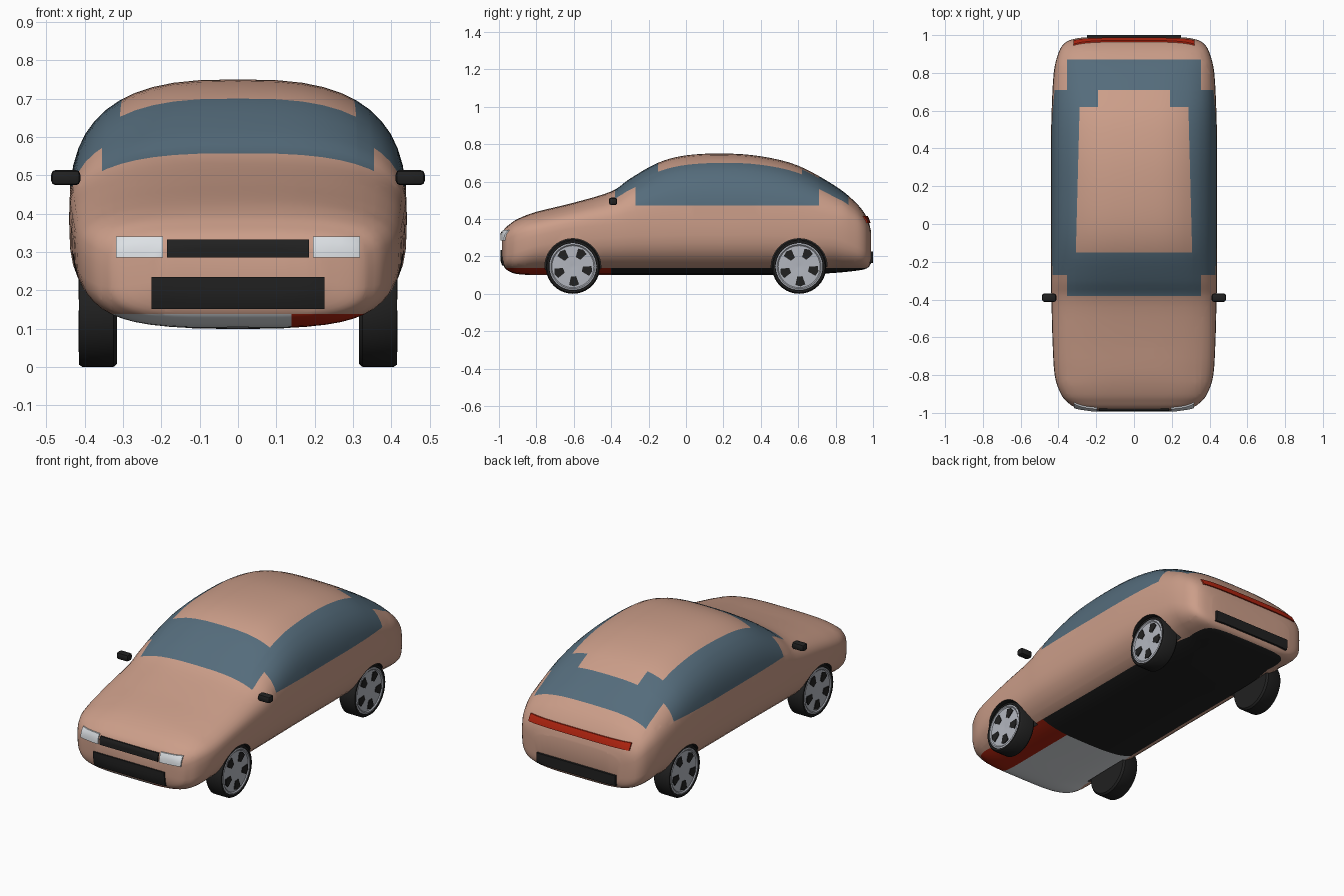
import bpy, bmesh, math
from mathutils import Vector
from mathutils.bvhtree import BVHTree

cube = bpy.data.objects.get("Cube")
if cube:
    bpy.data.objects.remove(cube, do_unlink=True)


def material(name, *rgb):
    m = bpy.data.materials.new(name)
    m.use_nodes = True
    m.diffuse_color = (*rgb, 1)
    m.node_tree.nodes["Principled BSDF"].inputs["Base Color"].default_value = (*rgb, 1)
    return m


paint = material("copper paint", .60, .34, .25)
glass = material("blue grey glass", .09, .15, .20)
black = material("black trim", .015, .015, .015)
white = material("lamp white", .72, .75, .78)
red = material("lamp red", .45, .018, .005)
silver = material("wheel silver", .45, .47, .52)


def finish(name, bm, mats, angle=35):
    """Turn a bmesh into a linked, smooth shaded object."""
    bmesh.ops.recalc_face_normals(bm, faces=bm.faces)
    mesh = bpy.data.meshes.new(name)
    bm.to_mesh(mesh)
    bm.free()
    ob = bpy.data.objects.new(name, mesh)
    bpy.context.collection.objects.link(ob)
    for m in mats:
        mesh.materials.append(m)
    smooth(ob, angle)
    return ob


def activate(ob):
    bpy.ops.object.select_all(action='DESELECT')
    ob.select_set(True)
    bpy.context.view_layer.objects.active = ob


def smooth(ob, angle):
    activate(ob)
    bpy.ops.object.shade_smooth_by_angle(angle=math.radians(angle))


def loft(bm, rings):
    """Skin closed rings of points and cap both ends."""
    rows = [[bm.verts.new(p) for p in ring] for ring in rings]
    n = len(rows[0])
    for a, b in zip(rows, rows[1:]):
        for i in range(n):
            j = (i + 1) % n
            bm.faces.new((a[i], a[j], b[j], b[i]))
    bm.faces.new(rows[0])
    bm.faces.new(rows[-1])


# Body stations: y, half width, bottom, widest height, top
STATIONS = [Vector(s) for s in (
    (-.985, .22, .18, .25, .32), (-.97, .31, .14, .25, .347),
    (-.945, .35, .12, .26, .37), (-.9, .387, .105, .28, .40),
    (-.8, .42, .1, .31, .438), (-.6, .432, .1, .35, .487),
    (-.4, .437, .1, .37, .547), (-.3, .44, .1, .38, .615),
    (-.15, .44, .1, .385, .7), (0, .44, .1, .39, .74),
    (.2, .44, .1, .39, .75), (.4, .44, .1, .39, .735),
    (.6, .436, .1, .38, .685), (.8, .425, .112, .36, .575),
    (.9, .402, .122, .32, .495), (.95, .375, .13, .29, .437),
    (.975, .335, .142, .27, .39), (.988, .27, .16, .25, .34))]


def section(s, n=48):
    """Rounded cross-section, boxier towards both ends."""
    y, w, low, mid, top = s
    box = 6 * max(0, abs(y) - .8)
    ring = []
    for i in range(n):
        c, d = math.cos(math.tau * i / n), math.sin(math.tau * i / n)
        e = 2 / ((2.8 if d > 0 else 3) + box)
        h = top - mid if d > 0 else mid - low
        ring.append((math.copysign(abs(c) ** e, c) * w, y,
                     mid + math.copysign(abs(d) ** e, d) * h))
    return ring


def spline(keys, steps=4):
    out = []
    for i in range(len(keys) - 1):
        a, b = keys[max(i - 1, 0)], keys[i]
        c, d = keys[i + 1], keys[min(i + 2, len(keys) - 1)]
        for k in range(steps):
            t = k / steps
            out.append(b + (c - a) * (t / 2) + (a * 2 - b * 5 + c * 4 - d) * (t * t / 2)
                       + (b * 3 - a - c * 3 + d) * (t ** 3 / 2))
    return out + [keys[-1]]


bm = bmesh.new()
loft(bm, [section(s) for s in spline(STATIONS)])

# Cut clean edges for the windows and the underside
SILL, FLOOR = .472, .138
cuts = [((0, y, 0), (0, 1, 0)) for y in (-.38, -.27, -.15, .62, .71, .87)]
cuts += [((0, 0, z), (0, 0, 1)) for z in (SILL, FLOOR)]
cuts += [((s * x, 0, 0), (1, s * k, 0)) for s in (-1, 1)
         for x, k in ((.304, .026), (.19, 0), (.355, 0))]
cuts += [((.14, 0, 0), (1, 0, 0)), ((0, -.4, 0), (0, 1, 0))]
for co, no in cuts:
    bmesh.ops.bisect_plane(bm, geom=bm.verts[:] + bm.edges[:] + bm.faces[:],
                           plane_co=co, plane_no=no, dist=1e-5)


def is_glass(x, y, z):
    if z < SILL:
        return False
    if y < -.27:
        return y > -.38 and x < .355
    if y < -.15:
        return True
    if y < .62:
        return x > .304 - .026 * y
    if y < .71:
        return x > .19
    return y < .87 and x < .355


for f in bm.faces:
    x, y, z = f.calc_center_median()
    if is_glass(abs(x), y, z):
        f.material_index = 1
    elif z < FLOOR and y > -.4:
        f.material_index = 2
    elif z < FLOOR:
        f.material_index = 4 if x > .14 else 3
surface = BVHTree.FromBMesh(bm)
body = finish("body", bm, [paint, glass, black, white, red])


# Parts turned around the wheel axle
def turned(name, profile, side, y, z, mat, segments=40, index=0):
    bm = bmesh.new()
    loft(bm, [[(side * x, y + r * math.cos(math.tau * i / segments),
                z + r * math.sin(math.tau * i / segments)) for i in range(segments)]
              for x, r in profile])
    for f in bm.faces:
        f.material_index = index
    return finish(name, bm, mat)


RADIUS = .145
TYRE = [(.315, .09), (.315, .136), (.325, RADIUS), (.405, RADIUS), (.415, .138), (.415, .128), (.405, .124)]
RIM = [(.395, .127), (.413, .126), (.415, .118), (.410, .112), (.413, .03), (.411, .01)]
for side, lr in ((1, "left"), (-1, "right")):
    for y, end in ((-.605, "front"), (.605, "rear")):
        label = end + "_" + lr
        # Wheel arch
        cutter = turned("arch_cutter", [(.3, .15), (.6, .15)], side, y, RADIUS, [black], index=2)
        cutter.hide_render = True
        mod = body.modifiers.new("arch", 'BOOLEAN')
        mod.operation, mod.solver, mod.object = 'DIFFERENCE', 'EXACT', cutter
        activate(body)
        bpy.ops.object.modifier_apply(modifier=mod.name)
        bpy.data.objects.remove(cutter, do_unlink=True)
        # Wheel
        turned(label + "_tyre", TYRE, side, y, RADIUS, [black])
        turned(label + "_rim", RIM, side, y, RADIUS, [silver])
        # Five dark openings between the spokes
        bm = bmesh.new()
        for k in range(5):
            a = math.radians(72 * k - 86)
            rings = []
            for x in (.409, .4155):
                rings.append([(side * x, y + r * math.cos(a + t), RADIUS + r * math.sin(a + t))
                              for r, t in ((.054, -.26), (.1, -.27), (.106, 0), (.1, .27), (.054, .26))])
            loft(bm, rings)
        finish(label + "_rim_openings", bm, [black])
    # Door mirror
    bm = bmesh.new()
    bmesh.ops.create_cube(bm, size=1)
    for v in bm.verts:
        v.co = (side * .449 + v.co.x * .076, v.co.y * .044 - .39, v.co.z * .04 + .494)
    bmesh.ops.bevel(bm, geom=bm.edges[:], offset=.012, segments=2, affect='EDGES', profile=.5)
    finish(lr + "_mirror", bm, [black])
smooth(body, 35)


def plate(name, x0, x1, z0, z1, end, mat, thick=.008, nx=16, nz=4):
    """Thin panel that follows the nose or tail surface."""
    bm = bmesh.new()
    rows = []
    for j in range(nz + 1):
        row = []
        for i in range(nx + 1):
            x, z = x0 + (x1 - x0) * i / nx, z0 + (z1 - z0) * j / nz
            hit = surface.ray_cast(Vector((x, end * 2, z)), Vector((0, -end, 0)))[0]
            row.append((x, hit.y if hit else end * .93, z))
        rows.append(row)
    # Each column of the panel becomes one closed ring
    loft(bm, [[(r[i][0], r[i][1] + end * thick, r[i][2]) for r in rows]
              + [(r[i][0], r[i][1] - end * thick, r[i][2]) for r in reversed(rows)]
              for i in range(nx + 1)])
    finish(name, bm, [mat])


plate("upper_grille", -.185, .185, .286, .332, -1, black)
plate("lower_grille", -.226, .226, .152, .235, -1, black)
plate("left_headlight", .195, .318, .286, .34, -1, white)
plate("right_headlight", -.318, -.195, .286, .34, -1, white)
plate("tail_light", -.32, .32, .378, .415, 1, red)
plate("rear_bumper_insert", -.25, .25, .165, .225, 1, black, .012)
